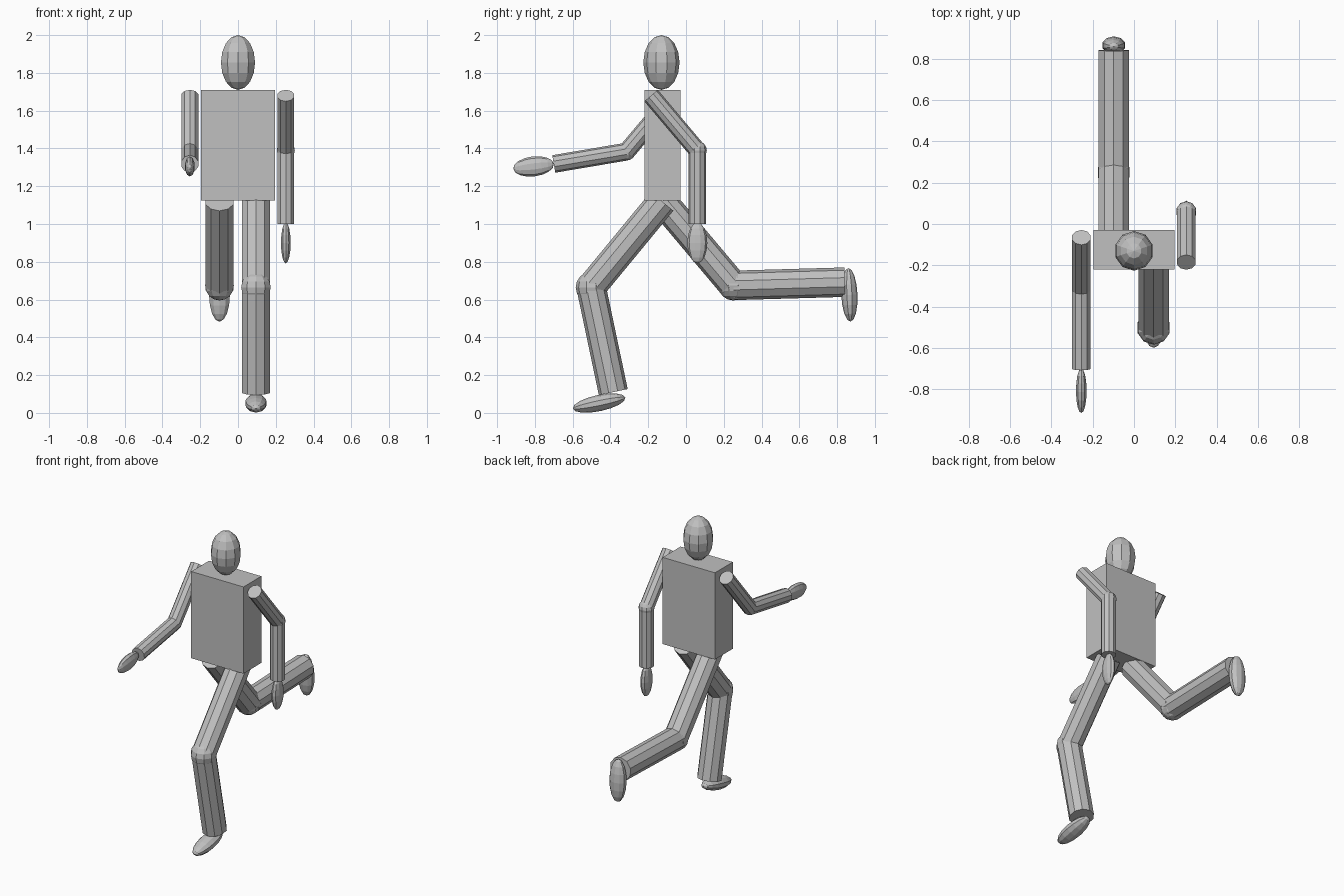
import bpy
import bmesh
from math import atan2
from mathutils import Matrix, Vector

cube = bpy.data.objects.get("Cube")
if cube:
    bpy.data.objects.remove(cube, do_unlink=True)

grey = bpy.data.materials.new("plain_grey")
grey.use_nodes = True
COLOUR = (0.53, 0.53, 0.53, 1)
grey.diffuse_color = COLOUR
grey.node_tree.nodes["Principled BSDF"].inputs["Base Color"].default_value = COLOUR

SIDES = 10


def finish(name, bm, centre, tilt=0.0):
    """Turn a bmesh into a flat-shaded object, tilted about the x axis."""
    bm.transform(Matrix.Translation(centre) @ Matrix.Rotation(tilt, 4, 'X'))
    mesh = bpy.data.meshes.new(name)
    bm.to_mesh(mesh)
    bm.free()
    mesh.materials.append(grey)
    obj = bpy.data.objects.new(name, mesh)
    bpy.context.collection.objects.link(obj)


def tilt_of(a, b):
    return atan2(a[0] - b[0], b[1] - a[1])


def rod(name, x, a, b, radius):
    """Cylinder between two (y, z) points in the plane of the limb."""
    bm = bmesh.new()
    length = (Vector(b) - Vector(a)).length
    bmesh.ops.create_cone(bm, cap_ends=True, segments=SIDES,
                          radius1=radius, radius2=radius, depth=length)
    mid = (Vector(a) + Vector(b)) / 2
    finish(name, bm, (x, mid[0], mid[1]), tilt_of(a, b))


def egg(name, x, centre, size, axis=(0, 1)):
    """Ellipsoid with half sizes (across, thick, long); long side on axis."""
    bm = bmesh.new()
    bmesh.ops.create_uvsphere(bm, u_segments=SIDES, v_segments=8, radius=1)
    bmesh.ops.scale(bm, vec=size, verts=bm.verts)
    finish(name, bm, (x, *centre), tilt_of((0, 0), axis))


def limb(names, side, x, points, radius, joint):
    """Upper and lower rods with a ball at the bend."""
    top, bend, end = points
    rod(f"{side}_{names[0]}", x, top, bend, radius)
    rod(f"{side}_{names[1]}", x, bend, end, radius)
    egg(f"{side}_{names[2]}", x, bend, (joint, joint, joint))


# Torso and head
bm = bmesh.new()
bmesh.ops.create_cube(bm, size=1)
bmesh.ops.scale(bm, vec=(0.39, 0.19, 0.585), verts=bm.verts)
finish("torso", bm, (0, -0.125, 1.4175))
egg("head", 0, (-0.13, 1.855), (0.095, 0.096, 0.145))

# Arms: shoulder, elbow, wrist
ARM = ("upper_arm", "forearm", "elbow")
HAND = (0.027, 0.053, 0.108)
limb(ARM, "left", 0.253, [(-0.185, 1.68), (0.06, 1.39), (0.06, 1.0)], 0.047, 0.05)
egg("left_hand", 0.253, (0.06, 0.9), HAND)
limb(ARM, "right", -0.255, [(-0.065, 1.68), (-0.315, 1.383), (-0.70, 1.318)], 0.047, 0.047)
egg("right_hand", -0.255, (-0.807, 1.305), HAND, (-1, -0.12))

# Legs: hip, knee, ankle
LEG = ("thigh", "shin", "knee")
FOOT = (0.058, 0.043, 0.142)
limb(LEG, "left", 0.095, [(-0.127, 1.12), (-0.502, 0.665), (-0.385, 0.11)], 0.078, 0.082)
egg("left_foot", 0.095, (-0.46, 0.052), FOOT, (1, 0.21))
limb(LEG, "right", -0.098, [(-0.125, 1.12), (0.25, 0.675), (0.84, 0.692)], 0.078, 0.08)
egg("right_foot", -0.098, (0.865, 0.625), FOOT, (-0.04, 1))
